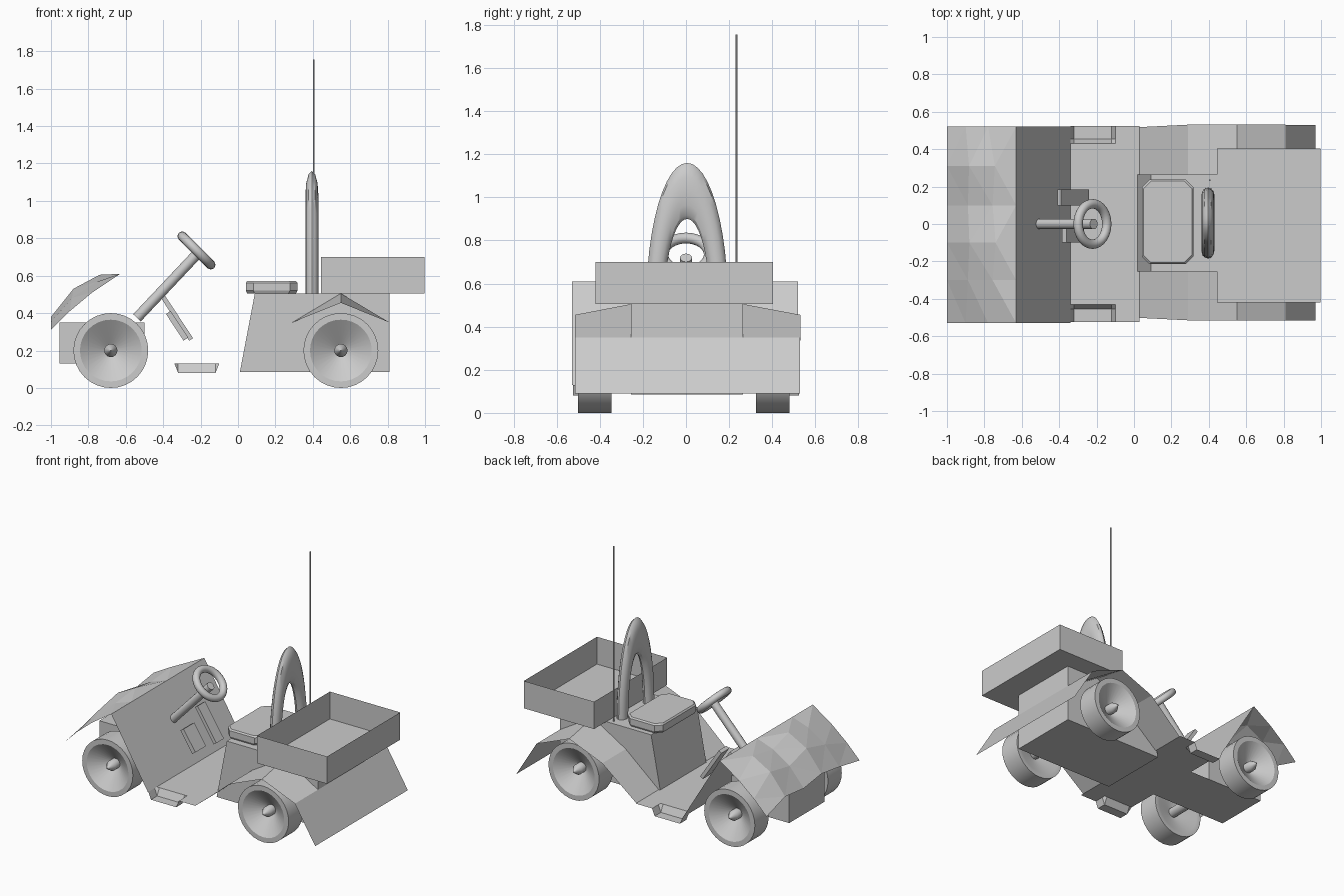
import bpy, bmesh
from math import sin, cos, pi
from mathutils import Vector, Matrix

cube = bpy.data.objects.get("Cube")
if cube:
    bpy.data.objects.remove(cube, do_unlink=True)

GREY = (0.6, 0.6, 0.6, 1)
paint = bpy.data.materials.new("plain grey")
paint.use_nodes = True
paint.diffuse_color = GREY
paint.node_tree.nodes["Principled BSDF"].inputs["Base Color"].default_value = GREY


def finish(name, bm, smooth=False, closed=True):
    if closed:
        bmesh.ops.recalc_face_normals(bm, faces=bm.faces)
    mesh = bpy.data.meshes.new(name)
    bm.to_mesh(mesh)
    bm.free()
    mesh.materials.append(paint)
    obj = bpy.data.objects.new(name, mesh)
    bpy.context.collection.objects.link(obj)
    if smooth:
        bpy.ops.object.select_all(action='DESELECT')
        obj.select_set(True)
        bpy.context.view_layer.objects.active = obj
        bpy.ops.object.shade_smooth_by_angle(angle=0.6)
    return obj


def grid(name, rows, wrap_cols=False, caps=False, smooth=False, closed=False):
    """Skin rows of points with quads."""
    bm = bmesh.new()
    vs = [[bm.verts.new(p) for p in row] for row in rows]
    n = len(rows[0])
    for a, b in zip(vs, vs[1:]):
        for i in range(n if wrap_cols else n - 1):
            j = (i + 1) % n
            bm.faces.new((a[i], a[j], b[j], b[i]))
    if caps:
        bm.faces.new(vs[0])
        bm.faces.new(vs[-1])
    return finish(name, bm, smooth, closed)


def sheet(name, profile, y0, y1):
    return grid(name, [[(x, y1, z), (x, y0, z)] for x, z in profile])


def prism(name, profile, y0, y1):
    """Solid side profile drawn across the width."""
    return grid(name, [[(x, y, z) for x, z in profile] for y in (y0, y1)],
                wrap_cols=True, caps=True, closed=True)


def rod(name, a, b, r, sides=16):
    a, b = Vector(a), Vector(b)
    bm = bmesh.new()
    turn = (b - a).to_track_quat('Z', 'Y').to_matrix().to_4x4()
    bmesh.ops.create_cone(bm, cap_ends=True, segments=sides, radius1=r, radius2=r,
                          depth=(b - a).length,
                          matrix=Matrix.Translation((a + b) / 2) @ turn)
    return finish(name, bm, True)


# Folded floor and dashboard
FLOOR = 0.13
sheet("floor", [(-0.34, FLOOR), (0.03, FLOOR)], -0.43, 0.43)
sheet("floor_neck", [(-0.5, FLOOR), (-0.34, FLOOR)], -0.2, 0.2)
sheet("dashboard", [(-0.63, 0.61), (-0.34, FLOOR)], -0.53, 0.52)

# Faceted hood: side profile blended with a fuller middle profile
side = [(-1, 0.31), (-0.9, 0.41), (-0.78, 0.51), (-0.63, 0.61)]
middle = [(-1, 0.38), (-0.88, 0.53), (-0.74, 0.605), (-0.63, 0.61)]
ribs = [(0.52, 0), (0.31, 0.9), (0.1, 0.6), (-0.1, 1), (-0.3, 0.6), (-0.53, 0)]
hood = grid("hood", [[(s[0] + (m[0] - s[0]) * w, y, s[1] + (m[1] - s[1]) * w)
                      for y, w in ribs] for s, m in zip(side, middle)])
hood.modifiers.new("facets", 'TRIANGULATE')

# Chassis nose
prism("chassis_nose", [(-0.955, FLOOR), (-0.5, FLOOR), (-0.5, 0.35), (-0.955, 0.35)], -0.2, 0.2)

# Rear body
prism("rear_body", [(0.01, 0.085), (0.81, 0.085), (0.81, 0.505), (0.09, 0.505)], -0.255, 0.265)
sheet("rear_flap", [(0.81, 0.35), (0.97, 0.09)], -0.515, 0.53)

for label, s in (("left", 1), ("right", -1)):
    # Fender and the slope leading up to it
    inner = 0.005 + s * 0.26
    path = [(0.03, FLOOR, FLOOR, 0.51), (0.29, 0.35, 0.35, 0.523),
            (0.55, 0.505, 0.455, 0.523), (0.81, 0.35, 0.35, 0.523)]
    rows = [[(x, inner, zi), (x, 0.008 + s * w, zo)] for x, zi, zo, w in path]
    grid(label + "_fender", rows[::-s])

    # Floor edge behind the step, and the sunken step itself
    sheet(label + "_floor_edge", [(-0.1, FLOOR), (0.03, FLOOR)], *sorted((s * 0.43, s * 0.525)))
    rows = [[(x, s * y, 0.08 if y > 0.44 and abs(x + 0.22) < 0.11 else FLOOR)
             for y in (0.43, 0.455, 0.525)] for x in (-0.34, -0.32, -0.12, -0.1)]
    grid(label + "_step", rows[::-s])

# Open cargo box
bm = bmesh.new()
bmesh.ops.create_cube(bm, size=1, matrix=Matrix.Translation((0.72, -0.008, 0.603))
                      @ Matrix.Diagonal((0.555, 0.825, 0.195, 1)))
bmesh.ops.delete(bm, geom=[f for f in bm.faces if f.normal.z > 0.9], context='FACES')
finish("cargo_box", bm, closed=False)


# Seat cushion with clipped corners
def cushion_ring(inset, z):
    hx, hy, c = 0.138 - inset, 0.225 - inset, 0.04
    pts = [(hx, hy - c), (hx - c, hy), (c - hx, hy), (-hx, hy - c),
           (-hx, c - hy), (c - hx, -hy), (hx - c, -hy), (hx, c - hy)]
    return [(0.18 + x, 0.012 + y, z) for x, y in pts]


grid("seat", [cushion_ring(i, z) for i, z in
              ((0.008, 0.505), (0, 0.52), (0, 0.562), (0.008, 0.572))],
     True, True, closed=True)

# Roll hoop: tube swept between an outer and an inner arch
rows = []
for i in range(25):
    t = pi * i / 24
    out = Vector((0, 0.19 * cos(t), 0.5 + 0.66 * sin(t)))
    inn = Vector((0, 0.105 * cos(t), 0.5 + 0.4 * sin(t)))
    mid, half = (out + inn) / 2, (out - inn) / 2
    rows.append([mid + half * cos(a) + Vector((0.395 + 0.035 * sin(a), 0.005, 0))
                 for a in (2 * pi * k / 12 for k in range(12))])
grid("roll_hoop", rows, True, True, smooth=True, closed=True)

# Antenna
rod("antenna", (0.405, 0.235, 0.5), (0.405, 0.235, 1.755), 0.005, 8)

# Steering column and wheel
rod("steering_column", (-0.54, 0, 0.375), (-0.215, 0, 0.72), 0.028)
axis = Vector((1, 0, 1)).normalized()
across = Vector((1, 0, -1)).normalized()
rows = []
for i in range(33):
    t = 2 * pi * i / 32
    radial = across * cos(t) + Vector((0, sin(t), 0))
    rows.append([Vector((-0.222, 0, 0.735)) + radial * (0.108 + 0.025 * cos(a)) + axis * 0.025 * sin(a)
                 for a in (2 * pi * k / 16 for k in range(16))])
grid("steering_wheel", rows, True, smooth=True, closed=True)


# Pedals, parallel to the dashboard
def pedal(name, x, z, length, thick, y0, y1):
    along, out = Vector((0.55, -0.835)) * length, Vector((0.835, 0.55)) * thick
    p = Vector((x, z))
    prism(name, [p, p + along, p + along + out, p + out], y0, y1)


pedal("accelerator", -0.41, 0.478, 0.27, 0.025, 0.1, 0.185)
pedal("brake", -0.385, 0.395, 0.17, 0.03, -0.1, 0.02)

# Wheels: turned profile of (radius, distance out from the inner face)
TURNED = [(0.001, 0.06), (0.04, 0.06), (0.165, 0), (0.2, 0), (0.2, 0.155), (0.165, 0.155),
          (0.035, 0.065), (0.035, 0.115), (0.001, 0.165)]
for place, x in (("front", -0.68), ("rear", 0.55)):
    for label, s in (("left", 1), ("right", -1)):
        rows = [[(x + r * cos(a), -0.01 + s * (0.335 + d), 0.2 + r * sin(a))
                 for a in (2 * pi * k / 32 for k in range(32))] for r, d in TURNED]
        grid(place + "_" + label + "_wheel", rows, True, True, smooth=True, closed=True)
    rod(place + "_axle", (x, -0.4, 0.2), (x, 0.38, 0.2), 0.035)
